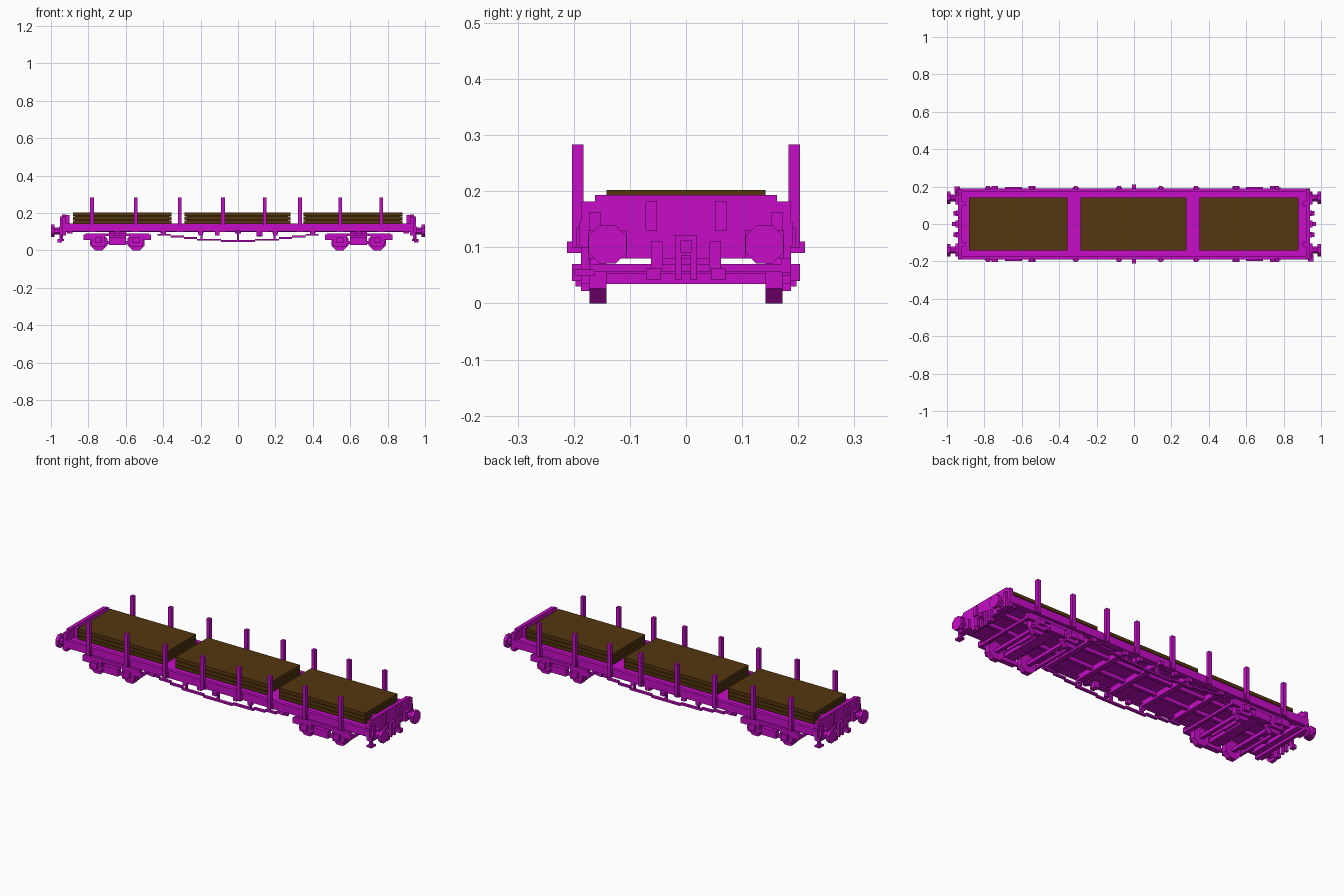
import bpy, bmesh, math
from mathutils import Matrix, Vector

if "Cube" in bpy.data.objects:
    bpy.data.objects.remove(bpy.data.objects["Cube"])


def material(name, colour):
    m = bpy.data.materials.new(name)
    m.use_nodes = True
    m.diffuse_color = colour
    m.node_tree.nodes["Principled BSDF"].inputs["Base Color"].default_value = colour
    return m


MAGENTA = material("magenta paint", (0.57, 0.004, 0.57, 1))
BROWN = material("brown timber", (0.09, 0.037, 0.005, 1))


class Part:
    """Collects boxes and discs, then becomes one object."""

    def __init__(self, name, mat=MAGENTA):
        self.name, self.mat, self.bm = name, mat, bmesh.new()

    def box(self, x0, x1, y0, y1, z0, z1):
        lo = Vector((min(x0, x1), min(y0, y1), min(z0, z1)))
        hi = Vector((max(x0, x1), max(y0, y1), max(z0, z1)))
        mat = Matrix.Translation((lo + hi) / 2) @ Matrix.Diagonal((hi - lo).to_4d())
        bmesh.ops.create_cube(self.bm, size=1, matrix=mat)

    def disc(self, centre, radius, depth, axis):
        turn = Matrix.Rotation(math.pi / 2, 4, "Y" if axis == "X" else "X")
        mat = Matrix.Translation(centre) @ turn @ Matrix.Rotation(math.pi / 8, 4, "Z")
        bmesh.ops.create_cone(self.bm, cap_ends=True, segments=8, radius1=radius,
                              radius2=radius, depth=depth, matrix=mat)

    def done(self):
        mesh = bpy.data.meshes.new(self.name)
        self.bm.to_mesh(mesh)
        self.bm.free()
        mesh.materials.append(self.mat)
        ob = bpy.data.objects.new(self.name, mesh)
        bpy.context.collection.objects.link(ob)


SIDES = (-1, 1)

# Deck floor and side sills
deck = Part("deck")
deck.box(-0.94, 0.94, -0.18, 0.18, 0.12, 0.135)
deck.done()
sills = Part("side_sills")
for s in SIDES:
    sills.box(-0.94, 0.94, s * 0.17, s * 0.19, 0.102, 0.145)
    sills.box(-0.94, 0.94, s * 0.155, s * 0.17, 0.102, 0.11)
    for x in (-0.4, -0.2, -0.11, 0.11, 0.2, 0.4):
        sills.box(x - 0.012, x + 0.012, s * 0.165, s * 0.185, 0.08, 0.104)
    sills.box(-0.012, 0.012, s * 0.185, s * 0.212, 0.09, 0.11)
sills.done()

# Beams beneath the floor
beams = Part("underframe_beams")
for x in (-0.9, -0.645, -0.4, -0.2, 0, 0.2, 0.4, 0.645, 0.9):
    beams.box(x - 0.015, x + 0.015, -0.17, 0.17, 0.09, 0.122)
for s in SIDES:
    beams.box(-0.93, 0.93, s * 0.05, s * 0.07, 0.1, 0.122)
    beams.box(s * 0.6, s * 0.69, -0.05, 0.05, 0.06, 0.11)
beams.done()

# Stepped truss rods with their posts
truss = Part("truss_rods")
path = [(0.43, 0.088), (0.36, 0.079), (0.29, 0.07), (0.22, 0.061), (0.09, 0.052), (0, 0.045)]
for s in SIDES:
    for e in SIDES:
        for (xa, za), (xb, zb) in zip(path, path[1:]):
            truss.box(e * xa, e * xb, s * 0.165, s * 0.18, zb, zb + 0.01)
        truss.box(e * 0.19, e * 0.2, s * 0.165, s * 0.18, 0.055, 0.105)
    truss.box(-0.005, 0.005, s * 0.165, s * 0.18, 0.045, 0.105)
    truss.box(0.1, 0.13, s * 0.14, s * 0.165, 0.075, 0.11)
truss.done()

# Stakes in their sockets
stakes = Part("side_stakes")
for x in (-0.78, -0.547, -0.312, -0.08, 0.143, 0.332, 0.547, 0.766):
    for s in SIDES:
        stakes.box(x - 0.01, x + 0.01, s * 0.183, s * 0.203, 0.1, 0.283)
        stakes.box(x - 0.017, x + 0.017, s * 0.18, s * 0.195, 0.1, 0.135)
stakes.done()

# Stacks of timber sheets separated by thin recesses
for name, x0, x1 in (("left_stack", 0.35, 0.88), ("middle_stack", -0.285, 0.28),
                     ("right_stack", -0.883, -0.356)):
    stack = Part(name, BROWN)
    stack.box(x0 + 0.012, x1 - 0.012, -0.13, 0.13, 0.133, 0.195)
    for z in (0.142, 0.163, 0.184):
        stack.box(x0, x1, -0.142, 0.142, z, z + 0.018)
    stack.done()

# End boards, headstocks, ribs and couplings
ends = Part("end_boards")
couplings = Part("couplings")
buffers = Part("buffers")
for e in SIDES:
    ends.box(e * 0.92, e * 0.94, -0.187, 0.187, 0.08, 0.182)
    ends.box(e * 0.92, e * 0.94, -0.162, 0.162, 0.18, 0.193)
    for s in SIDES:
        ends.box(e * 0.94, e * 0.952, s * 0.052, s * 0.072, 0.13, 0.182)
        ends.box(e * 0.94, e * 0.952, s * 0.152, s * 0.172, 0.13, 0.163)
        ends.box(e * 0.9, e * 0.92, s * 0.1, s * 0.12, 0.13, 0.19)
        # Brake hoses
        couplings.box(e * 0.94, e * 0.955, s * 0.042, s * 0.062, 0.06, 0.11)
        couplings.box(e * 0.94, e * 0.965, s * 0.045, s * 0.07, 0.042, 0.062)
        couplings.box(e * 0.94, e * 0.955, s * 0.008, s * 0.02, 0.042, 0.085)
        # Buffers
        buffers.box(e * 0.935, e * 0.955, s * 0.105, s * 0.175, 0.08, 0.13)
        buffers.disc((e * 0.965, s * 0.14, 0.105), 0.02, 0.05, "X")
        buffers.disc((e * 0.991, s * 0.14, 0.105), 0.037, 0.018, "X")
    couplings.box(e * 0.94, e * 0.955, -0.02, 0.02, 0.085, 0.122)
    couplings.box(e * 0.955, e * 0.972, -0.01, 0.01, 0.09, 0.112)
    # Corner step, on opposite corners
    couplings.box(e * 0.935, e * 0.95, -e * 0.172, -e * 0.187, 0.05, 0.1)
    couplings.box(e * 0.93, e * 0.96, -e * 0.162, -e * 0.2, 0.05, 0.06)
ends.done()
couplings.done()
buffers.done()

# Bogies
for name, cx in (("left", 0.645), ("right", -0.645)):
    frame = Part(name + "_bogie_frame")
    wheels = Part(name + "_wheels")
    frame.box(cx - 0.03, cx + 0.03, -0.18, 0.18, 0.05, 0.07)
    for s in SIDES:
        frame.box(cx - 0.17, cx + 0.17, s * 0.17, s * 0.187, 0.077, 0.092)
        frame.box(cx - 0.14, cx + 0.14, s * 0.17, s * 0.187, 0.035, 0.05)
        frame.box(cx - 0.045, cx + 0.045, s * 0.168, s * 0.197, 0.03, 0.07)
        for e in SIDES:
            ax = cx + e * 0.1
            frame.box(cx + e * 0.13, cx + e * 0.18, s * 0.17, s * 0.187, 0.055, 0.085)
            frame.box(ax - 0.035, ax + 0.035, s * 0.17, s * 0.187, 0.022, 0.08)
            frame.box(ax - 0.018, ax + 0.018, s * 0.185, s * 0.203, 0.04, 0.07)
            # Wheel and half axle
            wheels.disc((ax, s * 0.157, 0.046), 0.0498, 0.03, "Y")
            wheels.box(ax - 0.01, ax + 0.01, 0, s * 0.17, 0.035, 0.053)
            frame.box(cx + e * 0.165, cx + e * 0.18, 0, s * 0.18, 0.056, 0.07)
    frame.done()
    wheels.done()
